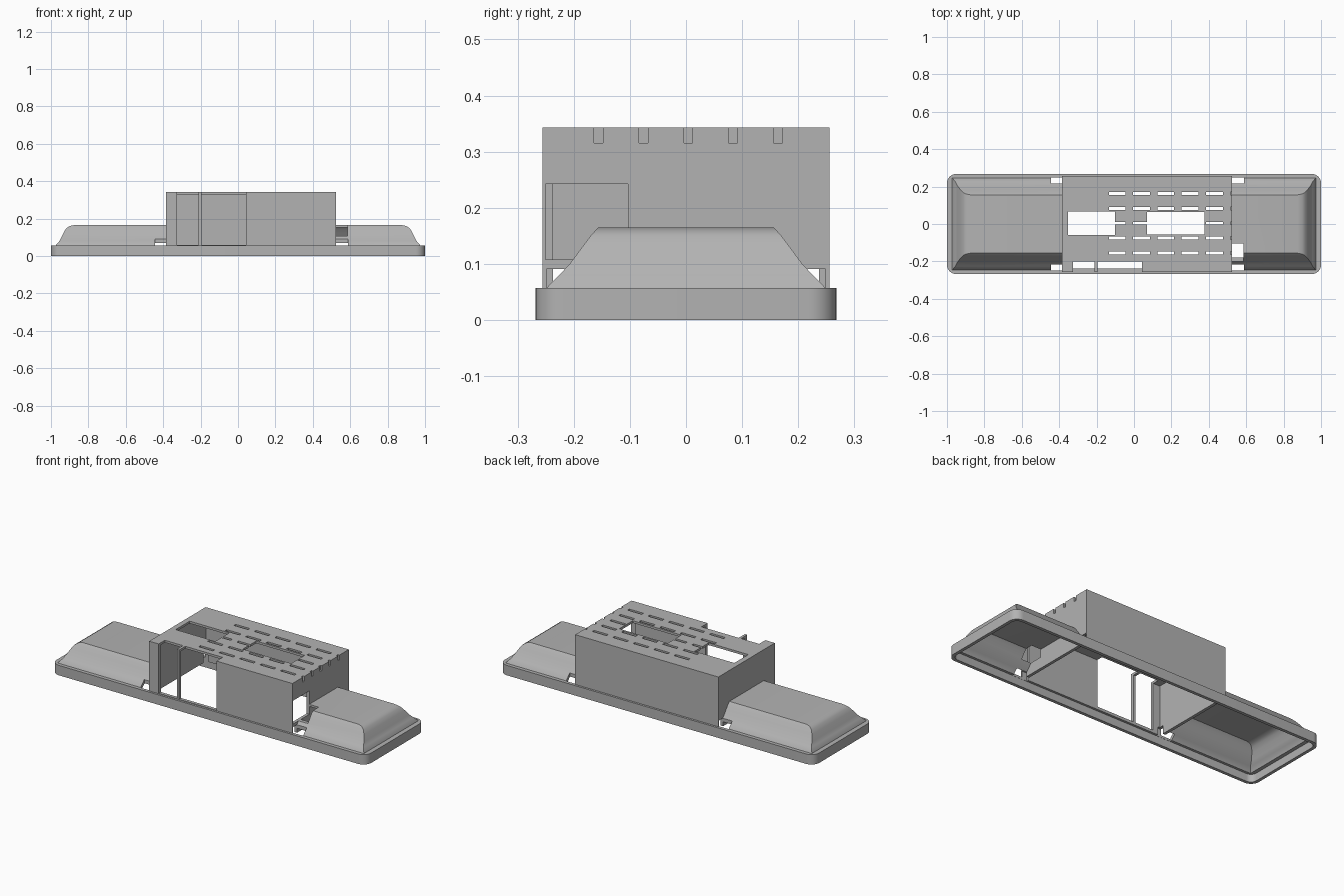
import bpy, bmesh

cube = bpy.data.objects.get("Cube")
if cube:
    bpy.data.objects.remove(cube, do_unlink=True)

grey = bpy.data.materials.new("plain grey")
grey.use_nodes = True
COLOUR = (0.45, 0.45, 0.45, 1)
grey.diffuse_color = COLOUR
grey.node_tree.nodes["Principled BSDF"].inputs["Base Color"].default_value = COLOUR


def make_object(name, bm):
    bmesh.ops.recalc_face_normals(bm, faces=bm.faces)
    mesh = bpy.data.meshes.new(name)
    bm.to_mesh(mesh)
    bm.free()
    mesh.materials.append(grey)
    obj = bpy.data.objects.new(name, mesh)
    bpy.context.collection.objects.link(obj)
    return obj


def loft(bm, rings):
    """Stack of rectangles (x0, x1, half_y, z), capped at both ends."""
    loops = [[bm.verts.new(p) for p in
              ((x0, -y, z), (x1, -y, z), (x1, y, z), (x0, y, z))]
             for x0, x1, y, z in rings]
    for low, high in zip(loops, loops[1:]):
        for i in range(4):
            j = (i + 1) % 4
            bm.faces.new((low[i], low[j], high[j], high[i]))
    bm.faces.new(loops[0][::-1])
    bm.faces.new(loops[-1])


def add_box(bm, x, y, z):
    made = bmesh.ops.create_cube(bm, size=1)["verts"]
    for v in made:
        v.co = [r[0] if c < 0 else r[1] for c, r in zip(v.co, (x, y, z))]


def boxes(name, ranges):
    bm = bmesh.new()
    for r in ranges:
        add_box(bm, *r)
    return make_object(name, bm)


def rounded_slab(name, half_x, half_y, z, radius):
    bm = bmesh.new()
    add_box(bm, (-half_x, half_x), (-half_y, half_y), z)
    upright = [e for e in bm.edges if abs(e.verts[0].co.z - e.verts[1].co.z) > 0.01]
    bmesh.ops.bevel(bm, geom=upright, offset=radius, segments=8,
                    profile=0.5, affect='EDGES')
    return make_object(name, bm)


# Sloped end profile: outer x, half width, height
PROFILE = [(0.975, 0.25, 0.05), (0.972, 0.246, 0.06), (0.955, 0.226, 0.08),
           (0.945, 0.207, 0.1), (0.93, 0.185, 0.13), (0.916, 0.17, 0.15),
           (0.9, 0.161, 0.16), (0.875, 0.156, 0.165)]


def hump(name, side, inner_x, wall=0.0):
    bm = bmesh.new()
    rings = [(p[0] - wall, p[1] - wall, p[2] - wall) for p in PROFILE]
    if wall:
        rings.insert(0, (rings[0][0], rings[0][1], 0.02))
    loft(bm, [(inner_x, side * x, y, z) for x, y, z in rings])
    return make_object(name, bm)


def combine(target, tool, operation):
    mod = target.modifiers.new(operation.lower(), 'BOOLEAN')
    mod.operation = operation
    mod.solver = 'EXACT'
    mod.object = tool
    bpy.context.view_layer.update()
    graph = bpy.context.evaluated_depsgraph_get()
    mesh = bpy.data.meshes.new_from_object(target.evaluated_get(graph))
    target.modifiers.clear()
    target.data = mesh
    bpy.data.objects.remove(tool, do_unlink=True)


LEFT, RIGHT, TOP = -0.385, 0.525, 0.343

# Solid outer form: base rim, two humps, central housing
body = rounded_slab("enclosure_cover", 1.0, 0.268, (0, 0.057), 0.05)
for tool in (hump("hump_a", -1, LEFT + 0.009),
             hump("hump_b", 1, RIGHT - 0.009),
             boxes("housing", [((LEFT, RIGHT), (-0.256, 0.256), (0.048, TOP))])):
    combine(body, tool, 'UNION')

# Hollow the underside, humps and housing
for tool in (rounded_slab("rim_pocket", 0.982, 0.25, (-0.02, 0.044), 0.035),
             hump("hump_hollow_a", -1, LEFT, 0.012),
             hump("hump_hollow_b", 1, RIGHT, 0.012),
             boxes("housing_hollow", [((LEFT + 0.017, RIGHT - 0.017),
                                       (-0.237, 0.237), (0.01, 0.33))])):
    combine(body, tool, 'DIFFERENCE')

# Front opening, split by a thin post, running up through the roof edge
combine(body, boxes("front_opening", [
    ((-0.325, -0.21), (-0.3, -0.2), (0.06, 0.4)),
    ((-0.195, 0.042), (-0.3, -0.2), (0.06, 0.4))]), 'DIFFERENCE')

# Roof windows
combine(body, boxes("roof_windows", [
    ((-0.354, -0.102), (-0.06, 0.067), (0.3, 0.4)),
    ((0.07, 0.378), (-0.057, 0.065), (0.3, 0.4))]), 'DIFFERENCE')

# Vent slots; the last column nicks the end wall
slots = [((-0.135 + 0.13 * i, -0.045 + 0.13 * i),
          (0.08 * j - 0.004, 0.08 * j + 0.012), (0.315, 0.41))
         for i in range(6) for j in range(-2, 3)]
combine(body, boxes("vent_slots", slots), 'DIFFERENCE')

# Cable port in the end wall, biting into the hump
combine(body, boxes("cable_port", [
    ((0.49, 0.585), (-0.25, -0.103), (0.108, 0.242))]), 'DIFFERENCE')

# Clip holes at the four housing corners
clips = []
for x in ((-0.445, LEFT + 0.03), (RIGHT - 0.03, 0.588)):
    for y in ((-0.249, -0.213), (0.213, 0.249)):
        clips.append((x, y, (0.03, 0.091)))
combine(body, boxes("clip_holes", clips), 'DIFFERENCE')

# Smooth the curved parts, keep hard edges
bpy.ops.object.select_all(action='DESELECT')
body.select_set(True)
bpy.context.view_layer.objects.active = body
bpy.ops.object.shade_smooth_by_angle(angle=0.45)
